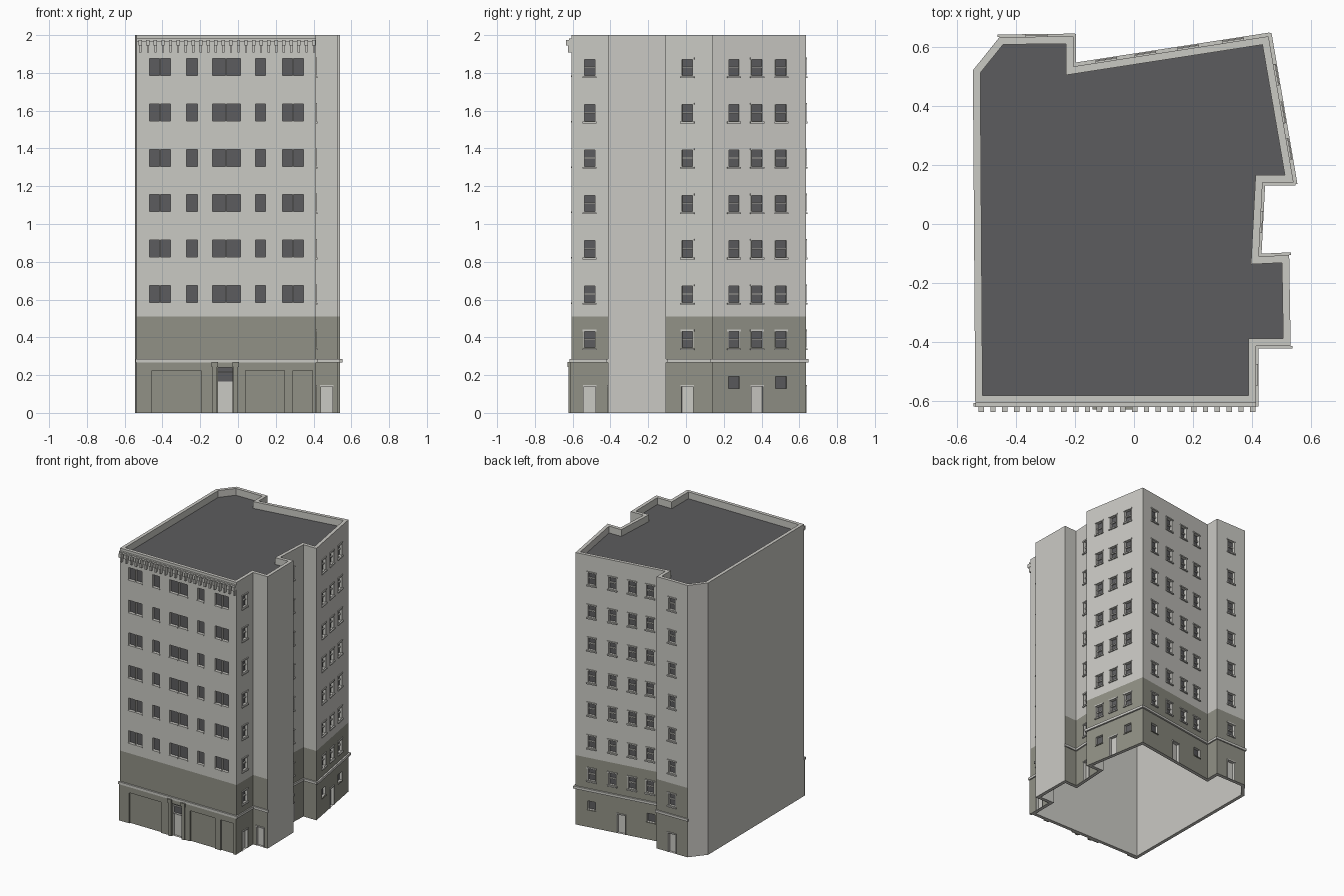
import bpy, bmesh
from mathutils import Vector

cube = bpy.data.objects.get("Cube")
if cube:
    bpy.data.objects.remove(cube)


def material(name, rgb):
    m = bpy.data.materials.new(name)
    m.use_nodes = True
    m.diffuse_color = (*rgb, 1)
    m.node_tree.nodes["Principled BSDF"].inputs["Base Color"].default_value = (*rgb, 1)
    return m


MATS = [material("pale_stone", (0.59, 0.585, 0.55)),
        material("olive_stone", (0.285, 0.285, 0.24)),
        material("dark_grey", (0.107, 0.107, 0.112))]
PALE, OLIVE, DARK = range(3)
parts = {}


def part(name):
    if name not in parts:
        parts[name] = bmesh.new()
    return parts[name]


def face(name, pts, mat):
    bm = part(name)
    f = bm.faces.new([bm.verts.new(p) for p in pts])
    f.material_index = mat


# Footprint, anticlockwise from the front right-hand corner of the model
PLAN = [Vector(p) for p in (
    (-.537, -.605), (.412, -.605), (.412, -.412), (.53, -.412), (.525, -.105),
    (.422, -.11), (.435, .14), (.54, .14), (.455, .635), (-.205, .533),
    (-.205, .635), (-.455, .632), (-.545, .52))]
N = len(PLAN)
TOP, ROOF, SPLIT, THICK = 2.0, 1.95, 0.51, 0.025
PLAIN = (3, 11, 12)          # walls without the olive base
FLOORS = [0.345 + 0.24 * k for k in range(7)]


def edge(i):
    p, q = PLAN[i], PLAN[(i + 1) % N]
    e = (q - p).normalized()
    return p, e, Vector((e.y, -e.x)), (q - p).length


def on_wall(i, u, z, out=0.0):
    p, e, n, _ = edge(i)
    return (*(p + e * u + n * out), z)


def box(name, i, u0, u1, z0, z1, d0, d1, mat):
    """Box placed along wall i, from depth d0 to d1 outward."""
    ring = [(u0, z0), (u1, z0), (u1, z1), (u0, z1)]
    back = [on_wall(i, u, z, d0) for u, z in ring]
    front = [on_wall(i, u, z, d1) for u, z in ring]
    face(name, front, mat)
    face(name, back[::-1], mat)
    for k in range(4):
        j = (k + 1) % 4
        face(name, [front[j], front[k], back[k], back[j]], mat)


def wall(i, openings):
    """Wall panel with recessed openings (u0, u1, z0, z1, part, material)."""
    length = edge(i)[3]
    us = sorted({0, length, *[o[0] for o in openings], *[o[1] for o in openings]})
    zs = sorted({0, SPLIT, TOP, *[o[2] for o in openings], *[o[3] for o in openings]})
    for u0, u1 in zip(us, us[1:]):
        for z0, z1 in zip(zs, zs[1:]):
            u, z = (u0 + u1) / 2, (z0 + z1) / 2
            if any(o[0] < u < o[1] and o[2] < z < o[3] for o in openings):
                continue
            mat = OLIVE if z < SPLIT and i not in PLAIN else PALE
            face("outer_walls", [on_wall(i, u0, z0), on_wall(i, u1, z0),
                                 on_wall(i, u1, z1), on_wall(i, u0, z1)], mat)
    for u0, u1, z0, z1, name, mat in openings:
        ring = [(u0, z0), (u1, z0), (u1, z1), (u0, z1)]
        near = [on_wall(i, u, z) for u, z in ring]
        deep = [on_wall(i, u, z, -0.018) for u, z in ring]
        face(name, deep, mat)
        for k in range(4):
            j = (k + 1) % 4
            face("window_reveals", [near[k], near[j], deep[j], deep[k]], PALE)


def sash(i, u, z):
    """Two-pane window with meeting rail, jambs, lintel and sill."""
    a, b = u - 0.027, u + 0.027
    box("sash_rails", i, a, b, z + 0.04, z + 0.049, -0.018, -0.008, PALE)
    for s in (a - 0.005, b):
        box("window_frames", i, s, s + 0.005, z, z + 0.087, 0, 0.003, PALE)
    box("window_lintels", i, a - 0.01, b + 0.01, z + 0.087, z + 0.096, 0, 0.006, PALE)
    box("window_sills", i, a - 0.01, b + 0.01, z - 0.012, z - 0.003, 0, 0.009, PALE)
    return (a, b, z, z + 0.087, "window_glass", DARK)


def door(i, u):
    a, b = u - 0.03, u + 0.03
    for s in (a - 0.004, b):
        box("door_frames", i, s, s + 0.004, 0, 0.143, 0, 0.004, PALE)
    box("door_frames", i, a - 0.006, b + 0.006, 0.14, 0.148, 0, 0.006, PALE)
    return (a, b, 0, 0.14, "doors", PALE)


def vent(i, u):
    box("ground_window_sills", i, u - 0.034, u + 0.034, 0.122, 0.128, 0, 0.006, OLIVE)
    return (u - 0.03, u + 0.03, 0.13, 0.192, "window_glass", DARK)


# Side and rear walls: wall -> (sash columns, doors, small ground windows)
layout = {1: ([.095], [.095], []), 2: ([], [.058], []), 5: ([.117], [.117], []),
          7: ([.115, .24, .369], [.24], [.115, .369]),
          8: ([.12, .274, .421, .555], [.34], [.12, .56]),
          10: ([.125], [.125], [])}
for i in range(1, N):
    cols, doors, vents = layout.get(i, ([], [], []))
    holes = [sash(i, u, z) for u in cols for z in FLOORS]
    holes += [door(i, u) for u in doors] + [vent(i, u) for u in vents]
    wall(i, holes)

# Front wall: grouped windows and the entrance
X0 = -PLAN[0].x
groups = [(-.468, -.415), (-.41, -.357), (-.272, -.214), (-.135, -.066),
          (-.061, .013), (.092, .145), (.235, .288), (.293, .346)]
holes = []
for a, b in groups:
    for z in FLOORS[1:]:
        holes.append((a + X0, b + X0, z, z + 0.09, "window_glass", DARK))
        box("window_sills", 0, a + X0 - .002, b + X0 + .002, z - .008, z, 0, .005, PALE)
holes.append((X0 - .105, X0 - .03, 0, .165, "doors", PALE))
holes.append((X0 - .105, X0 - .03, .165, .24, "window_glass", DARK))
wall(0, holes)
box("transom_bar", 0, X0 - .105, X0 - .03, .213, .219, -.018, -.008, PALE)

# Street-level piers and header forming shallow panels
for a, b in ((-.537, -.455), (-.195, -.105), (-.03, .04), (.245, .29), (.395, .414)):
    box("street_piers", 0, a + X0, b + X0, 0, .225, 0, .01, OLIVE)
for a, b in ((-.537, -.105), (-.03, .414)):
    box("street_header", 0, a + X0, b + X0, .225, .268, 0, .01, OLIVE)
box("entrance_header", 0, X0 - .105, X0 - .03, .24, .268, 0, .012, OLIVE)

# Entrance columns with capitals
for x in (-.123, -.012):
    u = x + X0
    box("entrance_columns", 0, u - .012, u + .012, 0, .245, 0, .018, OLIVE)
    box("entrance_capitals", 0, u - .017, u + .017, .243, .27, 0, .022, OLIVE)

# String course around the olive base
for i in range(N):
    if i not in PLAIN:
        ext = 0.012 if i in (0, 7, 8) else 0.009
        box("string_course", i, -0.006, edge(i)[3] + ext - 0.002, .267, .285, 0, ext, PALE)

# Cornice ledge and tapered brackets
L = edge(0)[3]
box("cornice_ledge", 0, 0, L, 1.967, 1.981, 0, .014, PALE)
for k in range(24):
    u = 0.02 + k * (L - 0.03) / 23
    box("cornice_brackets", 0, u - .009, u + .009, 1.945, 1.974, 0, .031, PALE)
    box("cornice_brackets", 0, u - .006, u + .006, 1.908, 1.945, 0, .02, PALE)

# Parapet, inner lining and roof
inner = []
for i in range(N):
    n1, n2 = edge(i - 1 if i else N - 1)[2], edge(i)[2]
    inner.append(PLAN[i] - (n1 + n2) * THICK / (1 + n1.dot(n2)))
for i in range(N):
    j = (i + 1) % N
    p, q, r, s = PLAN[i], PLAN[j], inner[j], inner[i]
    face("parapet_rim", [(*v, TOP) for v in (p, q, r, s)], PALE)
    face("wall_base_rim", [(*v, 0) for v in (s, r, q, p)], PALE)
    face("inner_walls", [(*r, 0), (*s, 0), (*s, TOP), (*r, TOP)], PALE)
face("roof", [(*v, ROOF) for v in inner], DARK)

# Turn each part into an object with only the materials it uses
for name, bm in parts.items():
    bmesh.ops.remove_doubles(bm, verts=bm.verts, dist=1e-5)
    used = sorted({f.material_index for f in bm.faces})
    for f in bm.faces:
        f.material_index = used.index(f.material_index)
    mesh = bpy.data.meshes.new(name)
    bm.to_mesh(mesh)
    bm.free()
    for k in used:
        mesh.materials.append(MATS[k])
    bpy.context.collection.objects.link(bpy.data.objects.new(name, mesh))
